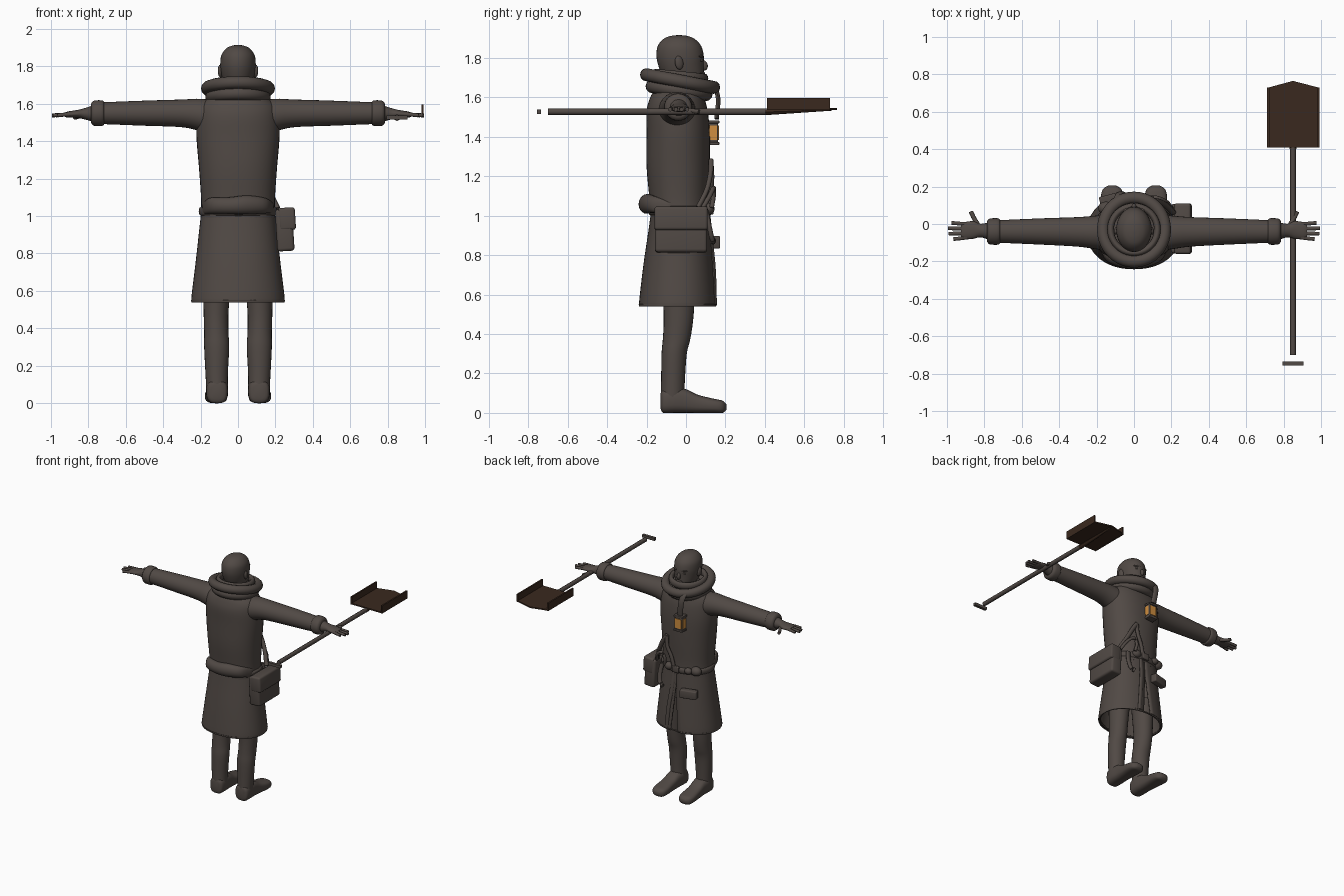
import bpy, bmesh, math
from mathutils import Vector, Matrix


def material(name, rgb):
    m = bpy.data.materials.new(name)
    m.diffuse_color = (*rgb, 1)
    return m


CLOTH = material("grey brown cloth", (0.082, 0.067, 0.059))
WOOD = material("dark brown wood", (0.042, 0.022, 0.013))
GLOW = material("amber glass", (0.62, 0.27, 0.05))


def finish(name, bm, mat=CLOTH, angle=50):
    bmesh.ops.recalc_face_normals(bm, faces=bm.faces)
    me = bpy.data.meshes.new(name)
    bm.to_mesh(me)
    bm.free()
    ob = bpy.data.objects.new(name, me)
    bpy.context.collection.objects.link(ob)
    me.materials.append(mat)
    bpy.ops.object.select_all(action='DESELECT')
    ob.select_set(True)
    bpy.context.view_layer.objects.active = ob
    bpy.ops.object.shade_smooth_by_angle(angle=math.radians(angle))
    return ob


def spline(rows, steps):
    """Catmull-Rom interpolation between number tuples."""
    out = []
    for i in range(len(rows) - 1):
        p = [rows[max(i - 1, 0)], rows[i], rows[i + 1], rows[min(i + 2, len(rows) - 1)]]
        for s in range(steps):
            t = s / steps
            out.append([0.5 * (2 * b + (c - a) * t + (2 * a - 5 * b + 4 * c - d) * t * t
                               + (3 * b - a - 3 * c + d) * t ** 3) for a, b, c, d in zip(*p)])
    return out + [list(rows[-1])]


PLACE = {'Z': lambda p, u, v: (u, v, p), 'X': lambda p, u, v: (p, u, v), 'Y': lambda p, u, v: (u, p, v)}


def loft(name, rows, axis='Z', n=32, steps=4, power=1.0, mat=CLOTH, gap=None, caps=True):
    """Rows are (position, u centre, v centre, u radius, v radius) along an axis."""
    bm = bmesh.new()
    rings = []
    for p, cu, cv, ru, rv in spline(rows, steps):
        g = gap(p) if gap else 0
        ring = []
        for k in range(n):
            a = math.pi / 2 + (g + (2 * math.pi - 2 * g) * k / (n - 1) if gap else 2 * math.pi * k / n)
            c, s = math.cos(a), math.sin(a)
            u = cu + ru * math.copysign(abs(c) ** power, c)
            v = cv + rv * math.copysign(abs(s) ** power, s)
            ring.append(bm.verts.new(PLACE[axis](p, u, v)))
        rings.append(ring)
    for a, b in zip(rings, rings[1:]):
        for k in range(n - 1 if gap else n):
            j = (k + 1) % n
            bm.faces.new((a[k], a[j], b[j], b[k]))
    if caps:
        bm.faces.new(rings[0])
        bm.faces.new(rings[-1])
    return finish(name, bm, mat)


def box(name, centre, size, rot=(0, 0, 0), bevel=0.0, mat=CLOTH):
    bm = bmesh.new()
    bmesh.ops.create_cube(bm, size=1, matrix=Matrix.Diagonal((*size, 1)))
    if bevel:
        bmesh.ops.bevel(bm, geom=bm.edges[:], offset=bevel, segments=3, affect='EDGES', profile=0.5)
    ob = finish(name, bm, mat, 35)
    ob.location, ob.rotation_euler = centre, rot
    return ob


def ball(name, centre, size, rot=(0, 0, 0)):
    bm = bmesh.new()
    bmesh.ops.create_uvsphere(bm, u_segments=20, v_segments=12, radius=1, matrix=Matrix.Diagonal((*size, 1)))
    ob = finish(name, bm)
    ob.location, ob.rotation_euler = centre, rot
    return ob


def tube(name, points, radius, flat=1.0, n=10, closed=False):
    """Sweep an oval section along points; flat widens it sideways (x)."""
    pts = [Vector(p) for p in (points if closed else spline(points, 4))]
    bm = bmesh.new()
    rings = []
    for i, p in enumerate(pts):
        if closed:
            t = pts[(i + 1) % len(pts)] - pts[i - 1]
        else:
            t = pts[min(i + 1, len(pts) - 1)] - pts[max(i - 1, 0)]
        t.normalize()
        ref = Vector((0, 0, 1)) if abs(t.x) > 0.8 or closed else Vector((1, 0, 0))
        u = (ref - t * ref.dot(t)).normalized()
        w = t.cross(u)
        rings.append([bm.verts.new(p + radius * (flat * math.cos(2 * math.pi * k / n) * u
                                                + math.sin(2 * math.pi * k / n) * w)) for k in range(n)])
    pairs = list(zip(rings, rings[1:])) + ([(rings[-1], rings[0])] if closed else [])
    for a, b in pairs:
        for k in range(n):
            bm.faces.new((a[k], a[(k + 1) % n], b[(k + 1) % n], b[k]))
    if not closed:
        bm.faces.new(rings[0])
        bm.faces.new(rings[-1])
    return finish(name, bm)


def hoop(name, cy, z, rx, ry, tilt, radius, flat=1.0):
    """Horizontal ring that drops toward the chest by tilt."""
    angles = [2 * math.pi * k / 40 for k in range(40)]
    return tube(name, [(rx * math.cos(a), cy + ry * math.sin(a), z - tilt * math.sin(a)) for a in angles],
                radius, flat, 12, True)


# Head, neck and facial features
loft("head", [(1.64, 0, -0.04, 0.07, 0.07), (1.685, 0, -0.01, 0.065, 0.09), (1.71, 0, -0.015, 0.078, 0.105),
              (1.76, 0, -0.025, 0.09, 0.115), (1.81, 0, -0.03, 0.095, 0.12), (1.86, 0, -0.033, 0.089, 0.11),
              (1.895, 0, -0.035, 0.064, 0.08), (1.91, 0, -0.035, 0.035, 0.045), (1.915, 0, -0.035, 0.006, 0.008)])
ball("nose", (0, 0.09, 1.762), (0.014, 0.02, 0.027), (0.3, 0, 0))
ball("mouth", (0, 0.082, 1.722), (0.026, 0.014, 0.01))
ball("chin", (0, 0.072, 1.692), (0.03, 0.018, 0.018))
ball("brow", (0, 0.07, 1.808), (0.06, 0.02, 0.01))
for s in (-1, 1):
    ball("ear", (s * 0.094, -0.035, 1.775), (0.013, 0.022, 0.035), (0.15, 0, s * 0.3))
    ball("eye", (s * 0.034, 0.072, 1.787), (0.015, 0.012, 0.009))

# Coat body and rolled collar
loft("coat_body", [(0.98, 0, -0.03, 0.20, 0.15), (1.08, 0, -0.035, 0.197, 0.15), (1.25, 0, -0.04, 0.208, 0.16),
                   (1.42, 0, -0.04, 0.222, 0.16), (1.53, 0, -0.045, 0.22, 0.155), (1.59, 0, -0.045, 0.205, 0.14),
                   (1.63, 0, -0.04, 0.16, 0.125), (1.66, 0, -0.035, 0.12, 0.11)], n=40, power=0.9)
hoop("rolled_collar", -0.03, 1.682, 0.165, 0.17, 0.032, 0.033)
hoop("collar_base", -0.035, 1.635, 0.14, 0.135, 0.02, 0.035)
hoop("inner_collar", -0.03, 1.705, 0.125, 0.125, 0.012, 0.018, 1.5)

# Flared skirt split down the chest side
skirt = loft("coat_skirt", [(0.54, 0, -0.042, 0.245, 0.193), (0.56, 0, -0.042, 0.25, 0.196),
                            (0.75, 0, -0.038, 0.227, 0.178), (0.92, 0, -0.033, 0.208, 0.158),
                            (1.03, 0, -0.03, 0.196, 0.146)], n=49, power=0.92,
             gap=lambda z: 0.005 + max(0, 0.9 - z) * 0.3, caps=False)
skirt.modifiers.new("thickness", 'SOLIDIFY').thickness = 0.012
hoop("hem", -0.042, 0.547, 0.243, 0.191, 0, 0.006).scale.y = 0.98
tube("coat_edge", [(0.03, 0.113, 1.02), (0.035, 0.128, 0.88), (0.055, 0.143, 0.72), (0.07, 0.148, 0.55)], 0.009, 1.8)

# Belt with back roll, knots and buckle
hoop("belt", -0.03, 1.025, 0.198, 0.15, 0, 0.012, 2)
loft("back_roll", [(-0.19, -0.08, 1.04, 0.02, 0.025), (-0.15, -0.16, 1.055, 0.035, 0.042),
                   (-0.05, -0.195, 1.055, 0.04, 0.045), (0.05, -0.195, 1.06, 0.04, 0.05),
                   (0.15, -0.155, 1.055, 0.035, 0.04), (0.19, -0.08, 1.04, 0.02, 0.025)], 'X', n=20)
for x, y, r in ((-0.15, 0.085, 0.035), (-0.1, 0.115, 0.025), (0.07, 0.115, 0.03)):
    ball("belt_knot", (x, y, 1.035), (r * 1.2, r, r))
box("belt_buckle", (0, 0.13, 1.03), (0.06, 0.02, 0.05), bevel=0.006)

# Skirt pocket and hip flap
box("skirt_pocket", (-0.12, 0.135, 0.865), (0.13, 0.05, 0.065), (0, 0, 0.25), 0.008)
tube("hanging_strap", [(0.14, 0.10, 1.03), (0.15, 0.115, 0.96), (0.14, 0.13, 0.89), (0.11, 0.14, 0.87)], 0.013, 1.4)

# Hip satchel, its flap and crossed straps
box("satchel", (0.25, -0.025, 0.925), (0.092, 0.265, 0.225), (0, -0.06, 0), 0.016)
box("satchel_flap", (0.262, -0.025, 0.985), (0.09, 0.27, 0.12), (0, -0.06, 0), 0.014)
tube("satchel_strap_outer", [(0.21, 0.06, 1.04), (0.165, 0.105, 1.13), (0.12, 0.125, 1.22), (0.08, 0.127, 1.28)], 0.013, 1.3)
tube("satchel_strap_inner", [(0.08, 0.127, 1.28), (0.075, 0.132, 1.2), (0.04, 0.128, 1.12), (0.02, 0.125, 1.04)], 0.012, 1.3)
tube("satchel_loop", [(0.2, 0.085, 1.04), (0.17, 0.12, 1.1), (0.12, 0.14, 1.14), (0.09, 0.14, 1.1), (0.1, 0.13, 1.04)], 0.012)

# Chest lamp hung from a ribbon
tube("lamp_ribbon", [(-0.08, 0.11, 1.67), (-0.08, 0.145, 1.65), (-0.07, 0.163, 1.59), (-0.055, 0.155, 1.49)], 0.012, 2.0)
box("lamp_body", (-0.045, 0.135, 1.42), (0.07, 0.055, 0.105), bevel=0.006)
for z in (1.365, 1.475):
    box("lamp_rim", (-0.045, 0.137, z), (0.078, 0.064, 0.016), bevel=0.004)
box("lamp_glass", (-0.045, 0.163, 1.42), (0.056, 0.008, 0.075), mat=GLOW)
for s in (-1, 1):
    box("lamp_side_glass", (-0.045 + s * 0.035, 0.138, 1.42), (0.006, 0.036, 0.075), mat=GLOW)

for s in (-1, 1):
    # Sleeves, cuffs and open hands
    loft("sleeve", [(s * 0.1, -0.045, 1.52, 0.1, 0.095), (s * 0.2, -0.045, 1.54, 0.09, 0.087),
                    (s * 0.3, -0.042, 1.549, 0.079, 0.074), (s * 0.5, -0.04, 1.55, 0.07, 0.067),
                    (s * 0.73, -0.04, 1.55, 0.06, 0.058)], 'X', n=28)
    loft("cuff", [(s * 0.715, -0.04, 1.55, 0.055, 0.055), (s * 0.725, -0.04, 1.55, 0.07, 0.068),
                  (s * 0.77, -0.04, 1.55, 0.069, 0.067), (s * 0.785, -0.04, 1.55, 0.056, 0.052)], 'X', n=28)
    loft("hand", [(s * 0.77, -0.038, 1.548, 0.048, 0.046), (s * 0.82, -0.035, 1.547, 0.036, 0.03),
                  (s * 0.86, -0.032, 1.546, 0.047, 0.021), (s * 0.905, -0.036, 1.543, 0.046, 0.017),
                  (s * 0.925, -0.036, 1.542, 0.038, 0.012)], 'X', n=20)
    for k, reach in enumerate((0.975, 0.995, 0.99, 0.965)):
        y = 0.0 - k * 0.024
        tube("finger", [(s * 0.89, y, 1.544), (s * 0.93, y * 1.1 + 0.002, 1.542), (s * reach, y * 1.2 + 0.006, 1.538)], 0.0105)
    tube("thumb", [(s * 0.83, -0.01, 1.54), (s * 0.855, 0.03, 1.532), (s * 0.872, 0.066, 1.527)], 0.012)

    # Trouser legs and boots
    loft("leg", [(0.08, s * 0.112, -0.068, 0.058, 0.06), (0.16, s * 0.114, -0.066, 0.06, 0.06),
                 (0.3, s * 0.114, -0.06, 0.067, 0.064), (0.38, s * 0.116, -0.047, 0.065, 0.07),
                 (0.5, s * 0.117, -0.037, 0.067, 0.076), (0.75, s * 0.108, -0.035, 0.08, 0.09)], n=24)
    loft("boot", [(-0.128, s * 0.112, 0.06, 0.03, 0.04), (-0.115, s * 0.112, 0.06, 0.053, 0.06),
                  (-0.06, s * 0.112, 0.065, 0.059, 0.065), (0.0, s * 0.113, 0.06, 0.056, 0.06),
                  (0.06, s * 0.115, 0.046, 0.056, 0.046), (0.14, s * 0.117, 0.036, 0.06, 0.036),
                  (0.185, s * 0.117, 0.031, 0.05, 0.031), (0.205, s * 0.117, 0.029, 0.022, 0.014)], 'Y', n=24, power=0.7)

# Shovel shaft, end grip and socket
loft("shovel_shaft", [(-0.7, 0.85, 1.527, 0.016, 0.017), (0.42, 0.85, 1.527, 0.016, 0.017)], 'Y', n=8, steps=1)
box("shovel_grip", (0.85, -0.745, 1.527), (0.11, 0.022, 0.022))
loft("shovel_socket", [(0.4, 0.85, 1.525, 0.018, 0.016), (0.74, 0.85, 1.537, 0.008, 0.005)], 'Y', n=8, steps=1, mat=WOOD)

# Pointed shovel blade with raised side walls
bm = bmesh.new()
outline = [(0.72, 0.41), (0.985, 0.41), (0.985, 0.73), (0.85, 0.765), (0.72, 0.73)]
face = bm.faces.new([bm.verts.new((x, y, 1.536)) for x, y in outline])
up = bmesh.ops.extrude_face_region(bm, geom=[face])
bmesh.ops.translate(bm, vec=(0, 0, 0.01), verts=[v for v in up["geom"] if isinstance(v, bmesh.types.BMVert)])
finish("shovel_blade", bm, WOOD, 30)
for x in (0.718, 0.987):
    box("blade_wall", (x, 0.57, 1.566), (0.012, 0.32, 0.062), mat=WOOD)
